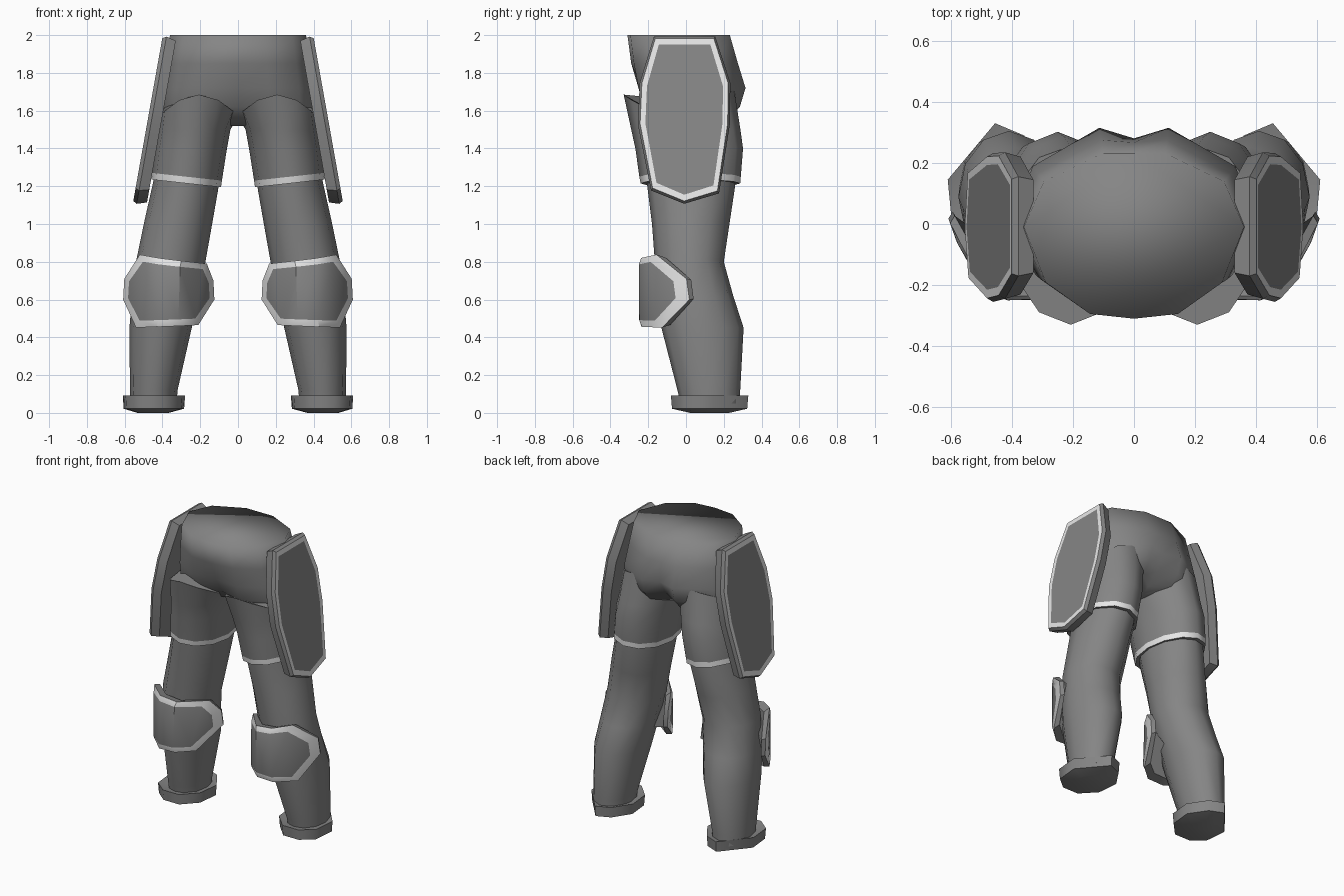
import bpy, bmesh, math
from mathutils import Vector

cube = bpy.data.objects.get("Cube")
if cube:
    bpy.data.objects.remove(cube, do_unlink=True)


def material(name, v):
    m = bpy.data.materials.new(name)
    m.use_nodes = True
    m.diffuse_color = (v, v, v, 1)
    bsdf = next(n for n in m.node_tree.nodes if n.type == 'BSDF_PRINCIPLED')
    bsdf.inputs["Base Color"].default_value = (v, v, v, 1)
    return m


GREY = material("mid grey", 0.235)
TRIM = material("light grey trim", 0.8)


def loft(name, rings, mats=None, angle=60, side=1, strips=None):
    """Skin a list of closed rings; mats gives a material index per band.
    strips lists the faces that close the last ring instead of one polygon."""
    bm = bmesh.new()
    vs = [[bm.verts.new((p[0] * side, p[1], p[2])) for p in r] for r in rings]
    n = len(rings[0])
    for b in range(len(vs) - 1):
        for i in range(n):
            j = (i + 1) % n
            f = bm.faces.new((vs[b][i], vs[b][j], vs[b + 1][j], vs[b + 1][i]))
            f.material_index = mats[b] if mats else 0
    bm.faces.new(vs[0])
    for s in strips or [range(n)]:
        bm.faces.new([vs[-1][i] for i in s])
    bmesh.ops.recalc_face_normals(bm, faces=bm.faces)
    me = bpy.data.meshes.new(name)
    bm.to_mesh(me)
    bm.free()
    me.materials.append(GREY)
    me.materials.append(TRIM)
    me.shade_smooth()
    me.set_sharp_from_angle(angle=math.radians(angle))
    ob = bpy.data.objects.new(name, me)
    bpy.context.collection.objects.link(ob)


def oval(z, x0, x1, y0, y1, tilt=0, n=12):
    """Elliptical ring filling a box; tilt raises the outer side."""
    cx, cy, rx, ry = (x0 + x1) / 2, (y0 + y1) / 2, (x1 - x0) / 2, (y1 - y0) / 2
    ring = []
    for i in range(n):
        a = 2 * math.pi * i / n
        dx = rx * math.cos(a)
        ring.append((cx + dx, cy + ry * math.sin(a), z + tilt * dx))
    return ring


def plate(name, outline, place, steps, mats, side, strips=None):
    """Armour plate: steps are (side inset, end inset, depth), back to front."""
    c = sum((Vector(p) for p in outline), Vector((0, 0))) / len(outline)
    hu = max(abs(p[0] - c.x) for p in outline)
    hv = max(abs(p[1] - c.y) for p in outline)
    rings = [[place(c.x + (u - c.x) * (1 - iu / hu),
                    c.y + (v - c.y) * (1 - iv / hv), depth)
              for u, v in outline] for iu, iv, depth in steps]
    loft(name, rings, mats, angle=40, side=side, strips=strips)


# Hips: half plan (x factor, y factor), mirrored, with a crease at the middle
def hip_ring(z, rx, f, b, cf, cb):
    half = [(0, f * cf), (.4 * rx, f * .95), (.8 * rx, f * .62), (rx, -.01),
            (.82 * rx, b * .6), (.28 * rx, b), (0, b * cb)]
    return [(x, y, z) for x, y in half] + [(-x, y, z) for x, y in half[-2:0:-1]]


loft("hips", [hip_ring(1.52, .06, -.05, .10, 1, 1),
              hip_ring(1.55, .41, -.18, .22, .6, .6),
              hip_ring(1.62, .41, -.235, .285, .75, .75),
              hip_ring(1.72, .405, -.265, .315, .88, .89),
              hip_ring(1.85, .385, -.29, .275, 1, .97),
              hip_ring(2.0, .36, -.31, .232, 1, 1)], angle=180)


# Plate placements
def on_thigh(y, z, depth):
    return (.398 + (2 - z) * .178 - depth, y, z - depth * .15)


def on_knee(x, z, depth):
    return (x, -.255 + 8 * abs(x - .367) ** 2.4 + depth, z)


THIGH_OUTLINE = [(-.17, 1.995), (.155, 1.995), (.235, 1.75), (.232, 1.53),
                 (.175, 1.165), (-.01, 1.11), (-.185, 1.18), (-.255, 1.53),
                 (-.245, 1.75)]
KNEE_OUTLINE = [(.52, .838), (.42, .82), (.30, .805), (.165, .79),
                (.13, .70), (.125, .60), (.21, .465), (.31, .46), (.43, .455),
                (.54, .452), (.608, .60), (.602, .71)]
KNEE_STRIPS = [(11, 0, 9, 10), (0, 1, 8, 9), (1, 2, 7, 8), (2, 3, 6, 7),
               (3, 4, 5, 6)]
BOOT_OUTLINE = [(.455, .33), (.61, .145), (.595, -.01), (.51, -.08),
                (.39, -.08), (.295, .02), (.28, .17), (.36, .29)]


def boot_ring(scale, z):
    return [(.455 + (x - .455) * scale, .125 + (y - .125) * scale, z)
            for x, y in BOOT_OUTLINE]


for side, tag in ((1, "left"), (-1, "right")):
    # Trouser leg
    loft(tag + "_leg", [oval(.05, .325, .57, -.03, .285),
                        oval(.12, .32, .572, -.045, .287),
                        oval(.45, .245, .575, -.13, .305),
                        oval(.62, .21, .56, -.15, .25),
                        oval(.80, .175, .537, -.165, .20, .08),
                        oval(1.0, .14, .495, -.18, .23, .1),
                        oval(1.2, .105, .45, -.205, .26, .1),
                        oval(1.4, .09, .42, -.22, .26)], side=side)

    # Thigh cover: trimmed hem, front peak, back blended up into the hips
    top = []
    for x, y, z in oval(1.57, 0, .415, -.33, .285):
        s = (y + .0225) / .3075
        if s < 0:
            top.append((x, y, z + .115 * s * s))
        else:
            top.append((x, y - .03 * s, z + .14 * s))
    loft(tag + "_thigh_cover", [oval(1.215, .09, .458, -.24, .287, .11),
                                oval(1.25, .085, .455, -.247, .29, .11),
                                oval(1.40, .06, .44, -.268, .302, .05),
                                oval(1.50, .04, .425, -.29, .288),
                                top], mats=[1, 0, 0, 0], side=side)

    # Boot cuff
    loft(tag + "_boot", [boot_ring(.72, .08), boot_ring(1, .092),
                         boot_ring(.97, .022), boot_ring(.5, 0)],
         angle=50, side=side)

    # Armour plates
    plate(tag + "_thigh_plate", THIGH_OUTLINE, on_thigh,
          [(.015, .015, .072), (0, 0, .02), (.012, .012, 0), (.04, .045, 0)],
          [0, 0, 1], side)
    plate(tag + "_knee_plate", KNEE_OUTLINE, on_knee,
          [(.015, .015, .07), (0, 0, .01), (.026, .038, 0)],
          [0, 1], side, KNEE_STRIPS)
